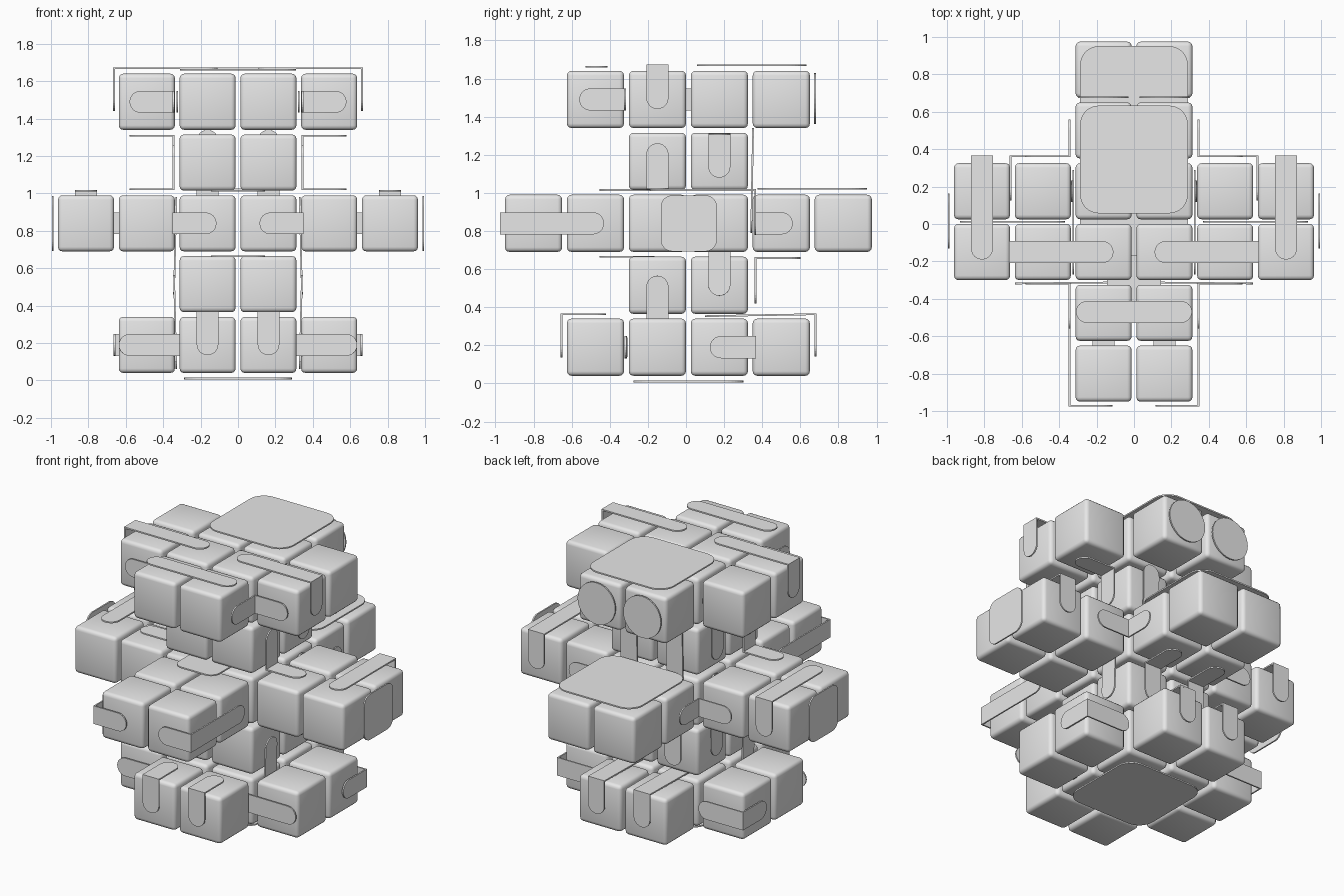
import bpy, bmesh, math
from mathutils import Vector

if "Cube" in bpy.data.objects:
    bpy.data.objects.remove(bpy.data.objects["Cube"], do_unlink=True)

PITCH, SIZE, TAPE, THICK = 0.325, 0.30, 0.058, 0.009
MID_Y, MID_Z = 0.0125, 0.84
X, Y, Z = Vector((1, 0, 0)), Vector((0, 1, 0)), Vector((0, 0, 1))

grey = bpy.data.materials.new("plain_grey")
grey.use_nodes = True
grey.diffuse_color = (0.8, 0.8, 0.8, 1)
grey.node_tree.nodes["Principled BSDF"].inputs["Base Color"].default_value = (0.8, 0.8, 0.8, 1)


def make_object(name, bm):
    bmesh.ops.recalc_face_normals(bm, faces=bm.faces)
    mesh = bpy.data.meshes.new(name)
    bm.to_mesh(mesh)
    bm.free()
    mesh.materials.append(grey)
    obj = bpy.data.objects.new(name, mesh)
    bpy.context.collection.objects.link(obj)
    return obj


def slab(bm, outline, normal):
    """Thin plate from a flat outline, centred on its plane."""
    verts = [bm.verts.new(p - normal * THICK / 2) for p in outline]
    face = bm.faces.new(verts)
    top = bmesh.ops.extrude_face_region(bm, geom=[face])["geom"]
    moved = [v for v in top if isinstance(v, bmesh.types.BMVert)]
    bmesh.ops.translate(bm, verts=moved, vec=normal * THICK)


def tape(name, points, across):
    """Folded tape along the points with round outer ends, on both sides."""
    for side, sign in (("left", 1), ("right", -1)):
        bm = bmesh.new()
        flip = lambda v: Vector((v.x * sign, v.y, v.z))
        pts = [Vector(p) for p in points]
        for i in range(len(pts) - 1):
            a, b = pts[i], pts[i + 1]
            d = (b - a).normalized()
            outline = []
            for end, out, s, is_round in ((a, -d, 1, i == 0), (b, d, -1, i == len(pts) - 2)):
                if is_round:
                    for k in range(13):
                        t = math.pi * k / 12
                        outline.append(end - out * TAPE + across * s * TAPE * math.cos(t)
                                       + out * TAPE * math.sin(t))
                else:
                    tip = end + out * THICK / 2
                    outline += [tip + across * s * TAPE, tip - across * s * TAPE]
            slab(bm, [flip(p) for p in outline], flip(d.cross(across)))
        make_object(f"{name}_{side}", bm)


def plate(name, centre, u, v, half, radius):
    """Square plate with round corners."""
    bm = bmesh.new()
    outline = []
    inner = half - radius
    for q, (su, sv) in enumerate(((1, 1), (-1, 1), (-1, -1), (1, -1))):
        for k in range(9):
            t = math.pi / 2 * (q + k / 8)
            outline.append(Vector(centre) + u * (su * inner + radius * math.cos(t))
                           + v * (sv * inner + radius * math.sin(t)))
    if inner <= 0:
        bmesh_points = outline
        outline = [p for i, p in enumerate(bmesh_points) if i % 9 != 8]
    slab(bm, outline, u.cross(v))
    make_object(name, bm)


# Rounded blocks: each layer is a cross with arms of the given reach
for layer, reach in enumerate((2, 1, 3, 1, 2)):
    span = [i + 0.5 for i in range(-reach, reach)]
    for gx in span:
        for gy in span:
            if min(abs(gx), abs(gy)) > 0.5:
                continue
            bm = bmesh.new()
            bmesh.ops.create_cube(bm, size=SIZE)
            centre = Vector((gx * PITCH, MID_Y + gy * PITCH, MID_Z + (layer - 2) * PITCH))
            block = make_object(f"block_layer_{layer + 1}", bm)
            block.location = centre
            for poly in block.data.polygons:
                poly.use_smooth = True
            bevel = block.modifiers.new("round_edges", "BEVEL")
            bevel.width, bevel.segments = 0.024, 3

# Folded tapes: top layer
tape("top_side_tape", [(0.11, -0.15, 1.67), (0.663, -0.15, 1.67), (0.663, -0.15, 1.44)], Y)
tape("top_front_corner_tape", [(0.345, -0.56, 1.49), (0.345, -0.32, 1.49), (0.58, -0.32, 1.49)], Z)
tape("top_inner_tape", [(0.325, -0.27, 1.49), (0.325, 0.29, 1.49)], Z)

# Folded tapes: upper neck
tape("upper_neck_low_tape", [(0.345, -0.15, 1.26), (0.345, -0.15, 1.022), (0.58, -0.15, 1.022)], Y)
tape("upper_neck_high_tape", [(0.345, 0.175, 1.08), (0.345, 0.175, 1.308), (0.58, 0.175, 1.308)], Y)
tape("upper_neck_back_tape", [(0.163, 0.352, 1.34), (0.163, 0.342, 0.79)], X)

# Folded tapes: middle layer
tape("middle_side_tape", [(0.813, -0.19, 1.015), (0.813, 0.363, 1.015), (0.813, 0.363, 0.78)], X)
tape("middle_front_tape", [(0.345, -0.43, MID_Z), (0.345, -0.972, MID_Z), (0.115, -0.972, MID_Z)], Z)
tape("middle_back_corner_tape", [(0.345, 0.56, MID_Z), (0.345, 0.363, MID_Z), (0.58, 0.363, MID_Z)], Z)
tape("middle_inner_tape", [(0.37, MID_Y, MID_Z), (0.93, MID_Y, MID_Z)], Z)

# Folded tapes: lower neck
tape("lower_neck_high_tape", [(0.342, 0.175, 0.46), (0.33, 0.175, 0.98)], Y)
tape("lower_neck_low_tape", [(0.342, -0.15, 0.565), (0.33, -0.15, 0.06)], Y)
tape("lower_neck_back_tape", [(0.163, 0.365, 0.42), (0.163, 0.365, 0.658), (0.163, 0.6, 0.658)], X)

# Folded tapes: bottom layer
tape("bottom_front_tape", [(0.163, -0.653, 0.135), (0.163, -0.653, 0.363), (0.163, -0.42, 0.363)], X)
tape("bottom_back_tape", [(0.163, 0.68, 0.14), (0.163, 0.68, 0.363), (0.163, 0.1, 0.353)], X)
tape("bottom_side_tape", [(0.66, 0.125, 0.19), (0.66, 0.363, 0.19), (0.345, 0.363, 0.19)], Z)
tape("bottom_gap_tape", [(0.09, -0.3125, 0.19), (0.637, -0.318, 0.19)], Z)

# Long flat tape with two round ends over the front top blocks
bm = bmesh.new()
ends = []
for s in (1, -1):
    for k in range(13):
        t = math.pi * (k / 12 - 0.5)
        ends.append(Vector((s * (0.252 + TAPE * math.cos(t)),
                            -0.47 + s * TAPE * math.sin(t), 1.662)))
slab(bm, ends, Z)
make_object("top_front_tape", bm)

# Square plates
plate("top_plate", (0, 0.345, 1.67), X, Y, 0.288, 0.1)
plate("middle_back_plate", (0, 0.663, 1.022), X, Y, 0.288, 0.1)
plate("bottom_plate", (0, MID_Y, 0.01), X, Y, 0.288, 0.1)
plate("front_upper_plate", (0, -0.31, 1.015), X, Y, 0.145, 0.06)
plate("front_lower_plate", (0, -0.31, 0.664), X, Y, 0.145, 0.06)

# Mirrored end plates and round discs
for side, s in (("left", 1), ("right", -1)):
    plate(f"end_plate_{side}", (s * 0.99, 0.015, MID_Z), Y, Z, 0.147, 0.06)
    plate(f"back_disc_{side}", (s * 0.163, 0.677, 1.495), X, Z, 0.134, 0.134)
